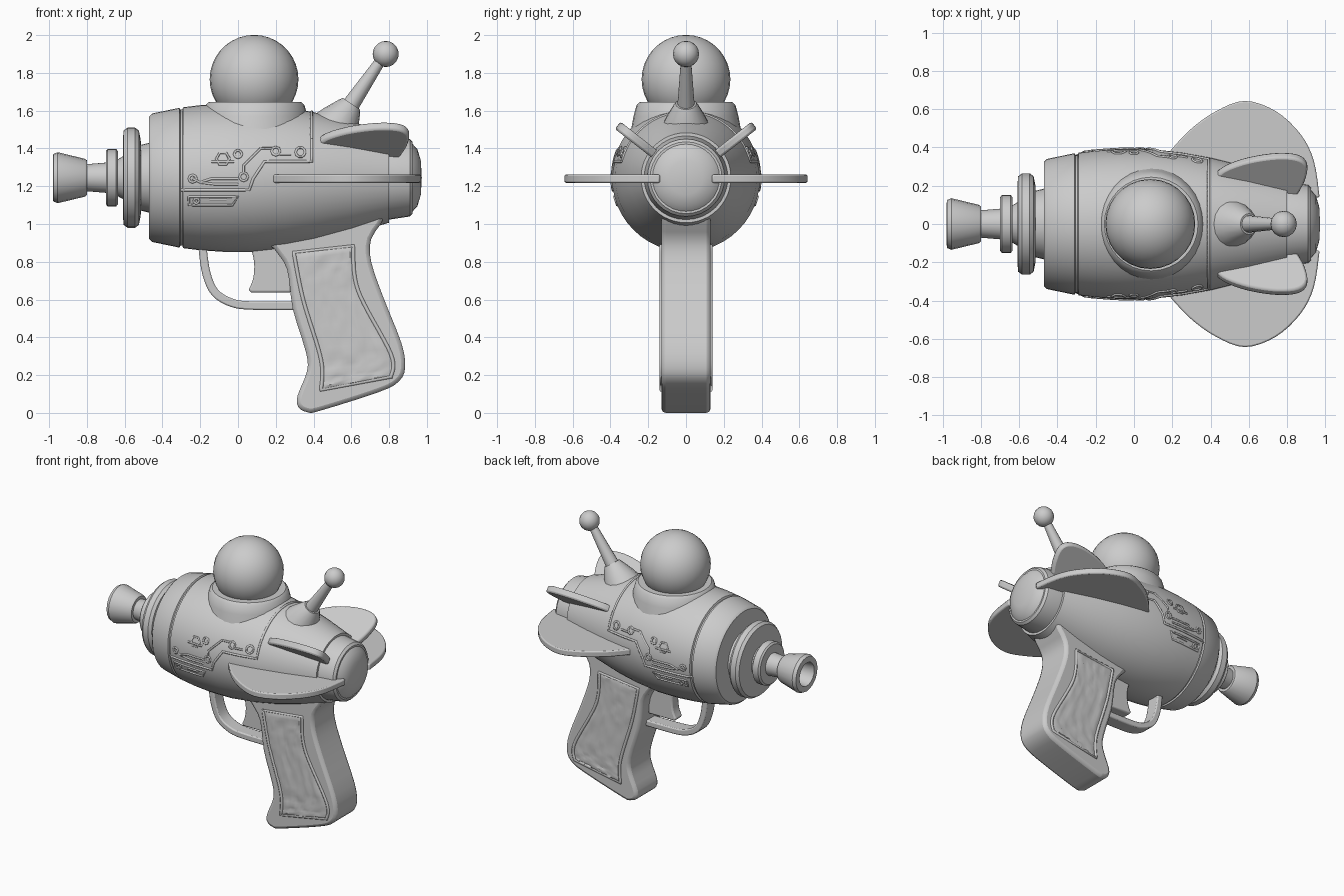
import bpy, bmesh, math, random
from mathutils import Vector, Matrix

if "Cube" in bpy.data.objects:
    bpy.data.objects.remove(bpy.data.objects["Cube"])

random.seed(4)
ZC = 1.245  # height of the barrel axis


def finish(name, bm, angle=35, bevel=0.0):
    bmesh.ops.remove_doubles(bm, verts=bm.verts, dist=1e-5)
    bmesh.ops.recalc_face_normals(bm, faces=bm.faces)
    me = bpy.data.meshes.new(name)
    bm.to_mesh(me)
    bm.free()
    ob = bpy.data.objects.new(name, me)
    bpy.context.collection.objects.link(ob)
    bpy.ops.object.select_all(action='DESELECT')
    ob.select_set(True)
    bpy.context.view_layer.objects.active = ob
    bpy.ops.object.shade_smooth_by_angle(angle=math.radians(angle))
    if bevel:
        m = ob.modifiers.new("edge_bevel", 'BEVEL')
        m.width, m.segments, m.limit_method = bevel, 2, 'ANGLE'
        m.angle_limit = math.radians(50)
    return ob


def revolve(name, profile, matrix=Matrix.Translation((0, 0, ZC)), seg=32, angle=35):
    """Turn (axial, radius) points around the local x axis."""
    bm = bmesh.new()
    rings = [[bm.verts.new(matrix @ Vector((x, r * math.cos(a), r * math.sin(a))))
              for a in (2 * math.pi * k / seg for k in range(seg))] for x, r in profile]
    for a, b in zip(rings, rings[1:]):
        for k in range(seg):
            j = (k + 1) % seg
            bm.faces.new((a[k], a[j], b[j], b[k]))
    return finish(name, bm, angle)


def smooth(pts, closed=False, n=4):
    """Catmull-Rom curve through the points."""
    pts = [Vector(p) for p in pts]
    c, out = len(pts), []
    for i in range(c if closed else c - 1):
        idx = [(i + k) % c if closed else min(max(i + k, 0), c - 1) for k in (-1, 0, 1, 2)]
        p0, p1, p2, p3 = (pts[k] for k in idx)
        for s in range(n):
            t = s / n
            out.append(0.5 * (2 * p1 + (p2 - p0) * t + (2 * p0 - 5 * p1 + 4 * p2 - p3) * t * t
                              + (3 * p1 - p0 - 3 * p2 + p3) * t ** 3))
    return out if closed else out + [pts[-1]]


def plate(name, pts, half, place, bevel):
    """Thick flat shape from a 2D outline; place maps (u, v, w) to 3D."""
    bm = bmesh.new()
    a, b = ([bm.verts.new(place(p[0], p[1], w)) for p in pts] for w in (-half, half))
    bm.faces.new(a)
    bm.faces.new(b)
    for i in range(len(pts)):
        j = (i + 1) % len(pts)
        bm.faces.new((a[i], a[j], b[j], b[i]))
    return finish(name, bm, 35, bevel)


def tube(name, paths, radius):
    """Thin round strips along several (points, closed) paths."""
    cu = bpy.data.curves.new(name, 'CURVE')
    cu.dimensions, cu.bevel_depth, cu.bevel_resolution = '3D', radius, 1
    for pts, closed in paths:
        sp = cu.splines.new('POLY')
        sp.points.add(len(pts) - 1)
        for q, p in zip(sp.points, pts):
            q.co = (*p, 1)
        sp.use_cyclic_u = closed
    ob = bpy.data.objects.new(name, cu)
    bpy.context.collection.objects.link(ob)
    bpy.ops.object.select_all(action='DESELECT')
    ob.select_set(True)
    bpy.context.view_layer.objects.active = ob
    bpy.ops.object.convert(target='MESH')


def upright(u, v, w):
    return Vector((u, w, v))


# Main body shell, with a groove near the front
hull = [(-.47, .325), (-.455, .34), (-.31, .370), (-.305, .360), (-.295, .360), (-.29, .373), (-.2, .384),
        (-.08, .392), (.08, .392), (.25, .374), (.40, .347), (.60, .298), (.80, .238)]
revolve("body", [(-.47, 0)] + hull + [(.80, 0)], seg=48)
revolve("rear_cap", [(.78, 0), (.78, .222), (.80, .222), (.91, .205), (.925, .19), (.925, .178), (.95, .15),
                     (.968, .09), (.973, 0)])

# Barrel: stepped collar, discs and hollow muzzle
revolve("barrel_collar", [(-.45, 0), (-.45, .19), (-.53, .17), (-.53, 0)])
revolve("large_disc", [(-.51, 0), (-.515, .20), (-.525, .25), (-.545, .265), (-.585, .265), (-.605, .25),
                       (-.61, .20), (-.61, 0)])
revolve("barrel_neck", [(-.59, 0), (-.59, .125), (-.64, .095), (-.70, .08), (-.82, .07), (-.82, 0)])
revolve("small_disc", [(-.635, 0), (-.635, .14), (-.645, .152), (-.69, .152), (-.70, .14), (-.70, 0)])
revolve("muzzle", [(-.80, 0), (-.80, .092), (-.81, .10), (-.955, .135), (-.978, .125), (-.98, .085),
                   (-.85, .07), (-.85, 0)], seg=20)

# Glass dome and its seat
up = Matrix.Translation((.09, 0, 0)) @ Matrix.Rotation(-math.pi / 2, 4, 'Y')
revolve("dome_seat", [(1.45, 0), (1.45, .30), (1.57, .278), (1.63, .262), (1.645, .245), (1.645, 0)], up)
bm = bmesh.new()
bmesh.ops.create_uvsphere(bm, u_segments=28, v_segments=18, radius=.235,
                          matrix=Matrix.Translation((.085, 0, 1.766)))
finish("dome", bm, 40)

# Antenna leaning backwards
lean = Vector((.56, 0, .83)).normalized()
slant = Matrix.Translation((.59, 0, 1.62)) @ lean.to_track_quat('X', 'Z').to_matrix().to_4x4()
revolve("antenna", [(-.16, 0), (-.16, .14), (-.08, .108), (0, .068), (.02, .055), (.02, .045), (.32, .026),
                    (.32, 0)], slant, 16)
bm = bmesh.new()
bmesh.ops.create_uvsphere(bm, u_segments=16, v_segments=10, radius=.069,
                          matrix=Matrix.Translation((.782, 0, 1.9)))
finish("antenna_ball", bm, 45)

# Side wings and upper fins, mirrored
wing = smooth([(.17, .36), (.29, .49), (.43, .59), (.58, .643), (.74, .59), (.87, .47), (.94, .33), (.97, .14)])
wing += [Vector((.90, .13)), Vector((.25, .13))]
fin = smooth([(.42, .32), (.48, .378), (.60, .43), (.75, .458), (.86, .445), (.905, .39), (.89, .29), (.85, .2)])
fin += [Vector((.5, .2))]
tilt = math.radians(38)
for side, label in ((-1, "right"), (1, "left")):
    plate(label + "_wing", wing, .022, lambda u, v, w: Vector((u, side * v, 1.24 + w)), .008)
    plate(label + "_fin", fin, .024, lambda u, v, w: Vector(
        (u, side * (v * math.cos(tilt) - w * math.sin(tilt)),
         1.24 + v * math.sin(tilt) + w * math.cos(tilt))), .012)

# Grip
grip = smooth([(.12, .98), (.19, .87), (.26, .76), (.29, .55), (.36, .32), (.365, .22), (.315, .09), (.32, .03),
               (.37, .003), (.43, .01), (.745, .11), (.85, .165), (.885, .24), (.865, .37), (.77, .61),
               (.705, .8), (.705, .92), (.77, 1.03), (.74, 1.12)], True, 3)
for p in grip:
    p.y = max(p.y, 0)
plate("grip", grip, .13, upright, .022)

# Rough grip panels with a raised rim
left = smooth([(.44, .12), (.44, .28), (.345, .6), (.295, .85)], n=9)
right = smooth([(.81, .19), (.81, .31), (.635, .65), (.61, .885)], n=9)
cols = 16
for side, label in ((-1, "right"), (1, "left")):
    bm = bmesh.new()
    rows = []
    for i, (a, b) in enumerate(zip(left, right)):
        row = []
        for k in range(cols + 1):
            p = a.lerp(b, k / cols)
            edge = i in (0, len(left) - 1) or k in (0, cols)
            y = .128 if edge else .134 + random.uniform(-.004, .005)
            row.append(bm.verts.new((p.x, side * y, p.y)))
        rows.append(row)
    for a, b in zip(rows, rows[1:]):
        for k in range(cols):
            bm.faces.new((a[k], a[k + 1], b[k + 1], b[k]))
    finish(label + "_grip_panel", bm, 30)
    rim = [Vector((p.x, side * .13, p.y)) for p in left + right[::-1]]
    tube(label + "_grip_rim", [(rim, True)], .011)

# Trigger guard: a bent flat strip
path = smooth([(-.19, .95), (-.185, .85), (-.165, .73), (-.12, .635), (-.03, .582), (.08, .568), (.32, .567)])
outline = []
for s in (-1, 1):
    edge = []
    for i, p in enumerate(path):
        d = (path[min(i + 1, len(path) - 1)] - path[max(i - 1, 0)]).normalized()
        edge.append(p + s * .022 * Vector((-d.y, d.x)))
    outline += edge[::s]
plate("trigger_guard", outline, .05, upright, .008)
trigger = smooth([(.06, .90), (.085, .80), (.08, .71), (.055, .65)])
plate("trigger", trigger + [Vector(p) for p in ((.07, .637), (.28, .637), (.28, .90))], .04, upright, .01)


# Panel seams and circuit marks, wrapped onto the shell
def hull_radius(x):
    for (x0, r0), (x1, r1) in zip(hull, hull[1:]):
        if x0 <= x <= x1:
            return r0 + (r1 - r0) * (x - x0) / (x1 - x0)
    return hull[-1][1]


def wrap(pts, side, closed=False):
    pts = [Vector(p) for p in pts] + ([Vector(pts[0])] if closed else [])
    out = []
    for a, b in zip(pts, pts[1:]):
        n = max(1, int((b - a).length / .03))
        out += [a.lerp(b, t / n) for t in range(n)]
    out.append(pts[-1])
    return [Vector((p.x, side * math.sqrt(max(hull_radius(p.x) ** 2 - (p.y - ZC) ** 2, 0)), p.y)) for p in out]


def ring(x, z, r, n=10):
    return [(x + r * math.cos(2 * math.pi * k / n), z + r * math.sin(2 * math.pi * k / n)) for k in range(n)]


seam = [(-.30, 1.18), (.06, 1.18), (.08, 1.24), (.14, 1.33), (.39, 1.33), (.39, 1.45)]
lines = [[(-.24, 1.24), (-.20, 1.22), (-.14, 1.24), (.0, 1.24)], [(-.20, 1.22), (-.12, 1.21), (.0, 1.21)],
         [(.03, 1.27), (.03, 1.31), (.12, 1.40), (.19, 1.40)], [(-.14, 1.33), (-.02, 1.33)],
         [(.22, 1.37), (.28, 1.37)], [(-.26, 1.145), (.0, 1.145), (-.03, 1.10), (-.26, 1.10), (-.26, 1.145)],
         [(-.15, 1.13), (-.06, 1.13)]]
rings = [(-.08, 1.345, .035, 6), (.03, 1.25, .022, 8), (-.24, 1.24, .02, 8), (0, 1.37, .02, 8),
         (.33, 1.38, .025, 10), (.20, 1.385, .022, 8), (-.22, 1.122, .014, 8)]
for side, label in ((-1, "right"), (1, "left")):
    tube(label + "_panel_seam", [(wrap(seam, side), False)], .008)
    tube(label + "_circuit_marks", [(wrap(p, side), False) for p in lines]
         + [(wrap(ring(*r), side, True), False) for r in rings], .007)

# Seam crossing over the top of the shell
a0 = math.asin((1.45 - ZC) / hull_radius(.39))
arch = [a0 + (math.pi - 2 * a0) * k / 24 for k in range(25)]
tube("top_seam", [([Vector((.39, hull_radius(.39) * math.cos(a), ZC + hull_radius(.39) * math.sin(a)))
                    for a in arch], False)], .008)
